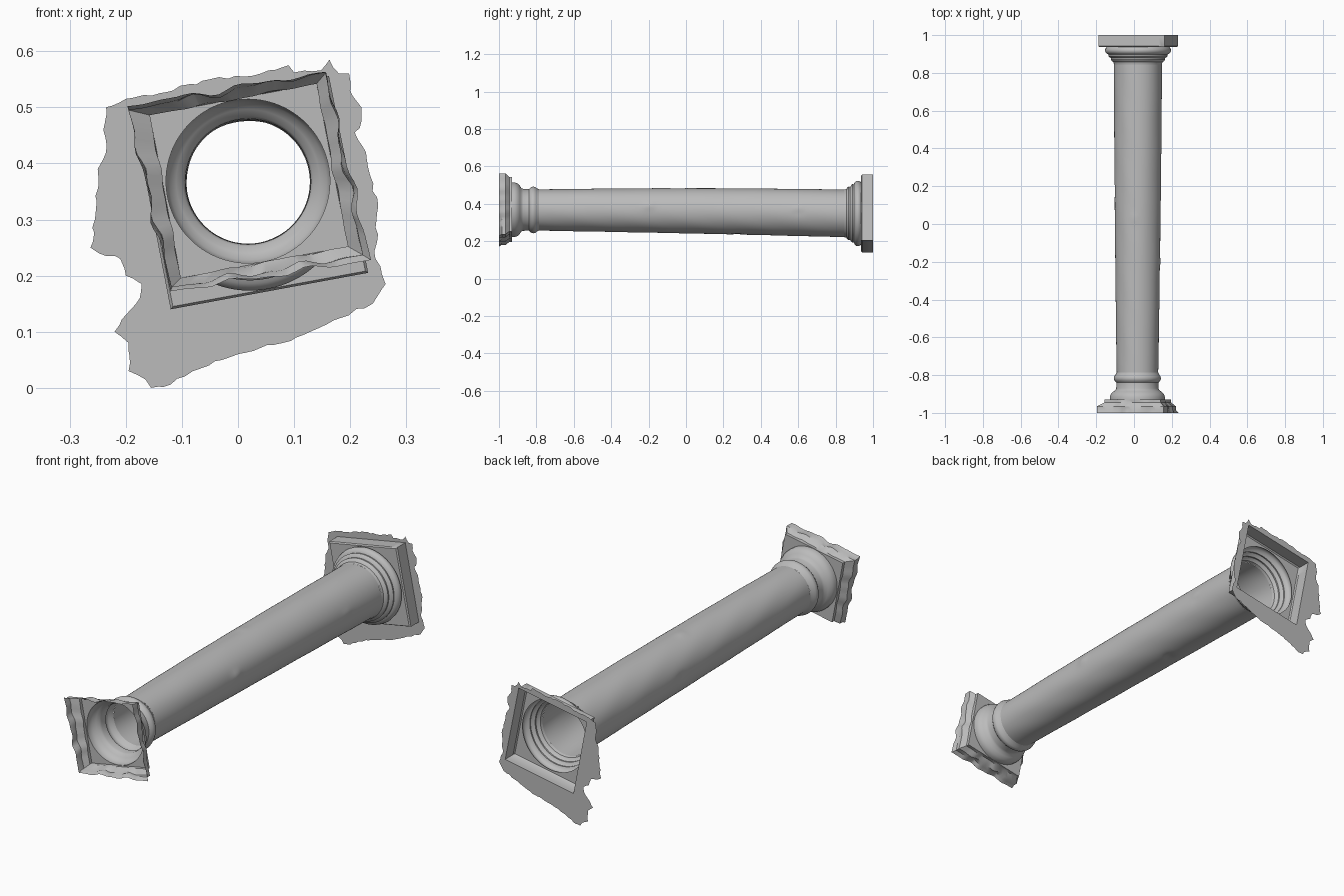
import bpy, bmesh, math, random
from mathutils import Vector

if "Cube" in bpy.data.objects:
    bpy.data.objects.remove(bpy.data.objects["Cube"])

random.seed(4)
N = 96                       # points around every section
ROT = math.radians(10.5)     # roll of the square blocks about the column axis

stone = bpy.data.materials.new("grey stone")
stone.diffuse_color = (0.5, 0.5, 0.5, 1)
stone.use_nodes = True
stone.node_tree.nodes["Principled BSDF"].inputs["Base Color"].default_value = stone.diffuse_color


def finish(name, bm, angle=35):
    bmesh.ops.remove_doubles(bm, verts=bm.verts, dist=1e-5)
    mesh = bpy.data.meshes.new(name)
    bm.to_mesh(mesh)
    bm.free()
    mesh.materials.append(stone)
    ob = bpy.data.objects.new(name, mesh)
    bpy.context.collection.objects.link(ob)
    bpy.ops.object.select_all(action='DESELECT')
    ob.select_set(True)
    bpy.context.view_layer.objects.active = ob
    bpy.ops.object.shade_smooth_by_angle(angle=math.radians(angle))
    return ob


def axis(y):
    """Centre of the slightly tilted, slightly bowed column."""
    t = (y + 0.8) / 1.65
    return 0.018 + 0.003 * t, 0.367 - 0.018 * t + 0.016 * max(0, t * (1 - t))


def circle(y, r):
    cx, cz = axis(y)
    angles = [ROT + math.pi / 4 + 2 * math.pi * i / N for i in range(N)]
    return [Vector((cx + r * math.cos(a), y, cz + r * math.sin(a))) for a in angles]


def quad(y, corners, wobble=0.0):
    """Four-sided section, corners from upper right counter-clockwise."""
    pts, side = [], N // 4
    for k in range(4):
        a, b = Vector(corners[k]), Vector(corners[(k + 1) % 4])
        out = Vector((b.y - a.y, a.x - b.x)).normalized()
        for i in range(side):
            t = i / side
            w = wobble * math.sin(math.pi * t) * (math.sin(17 * t + 2 * k + 30 * y)
                                                  + 0.6 * math.sin(31 * t + k))
            p = a.lerp(b, t) + out * w
            pts.append(Vector((p.x, y, p.y)))
    return pts


def loft(name, rows, angle=35):
    """Open skin through a list of sections running front to back."""
    bm = bmesh.new()
    rings = [[bm.verts.new(p) for p in row] for row in rows]
    for a, b in zip(rings, rings[1:]):
        for i in range(N):
            j = (i + 1) % N
            bm.faces.new((a[i], a[j], b[j], b[i]))
    bmesh.ops.recalc_face_normals(bm, faces=bm.faces)
    # outward means away from the axis
    cx, cz = axis(0)
    total = sum((f.normal.x * (f.calc_center_median().x - cx)
                 + f.normal.z * (f.calc_center_median().z - cz)) * f.calc_area()
                for f in bm.faces)
    if total < 0:
        bmesh.ops.reverse_faces(bm, faces=bm.faces)
    return finish(name, bm, angle)


# worn square block at the front, open towards the front
rim = [(0.155, 0.563), (-0.197, 0.502), (-0.12, 0.172), (0.237, 0.228)]
belly = [(0.157, 0.562), (-0.195, 0.495), (-0.118, 0.18), (0.222, 0.237)]
bed = [(0.14, 0.542), (-0.157, 0.486), (-0.102, 0.196), (0.196, 0.252)]
loft("capital_block", [quad(-1.0, rim, 0.005), quad(-0.985, belly, 0.006),
                       quad(-0.965, belly, 0.005), quad(-0.945, bed, 0.002),
                       quad(-0.93, bed), circle(-0.93, 0.146)])

# rounded moulding, neck and ring below the block
capital = [(-0.93, 0.146), (-0.915, 0.146), (-0.9, 0.140), (-0.888, 0.128),
           (-0.88, 0.116), (-0.87, 0.112), (-0.84, 0.111), (-0.834, 0.117),
           (-0.826, 0.123), (-0.816, 0.125), (-0.806, 0.122), (-0.798, 0.116),
           (-0.785, 0.110)]
loft("capital_moulding", [circle(y, r) for y, r in capital])

# hollow tapering shaft with a few small chips and knobs
chips = [(Vector((0.15, 0.6, 0.37)), 0.006), (Vector((0.03, 0.28, 0.238)), -0.006),
         (Vector((0.145, 0.6, 0.36)), -0.005), (Vector((0.135, -0.2, 0.39)), 0.006),
         (Vector((0.0, 0.03, 0.485)), 0.003), (Vector((-0.1, 0.18, 0.36)), -0.005)]
shaft = []
for s in range(81):
    t = s / 80
    y = -0.785 + 1.63 * t
    cx, cz = axis(y)
    row = circle(y, 0.110 + 0.017 * t + 0.010 * t * (1 - t))
    for p in row:
        out = Vector((p.x - cx, 0, p.z - cz)).normalized()
        move = 0.0006 * math.sin(9 * y + 4 * out.x) * math.cos(5 * out.z + 13 * y)
        for c, h in chips:
            move += h * math.exp(-((p - c).length / 0.022) ** 2)
        p += out * move
    shaft.append(row)
loft("shaft", shaft)

# stacked rings at the back end
base = [(0.845, 0.127), (0.857, 0.130), (0.862, 0.138), (0.87, 0.143),
        (0.878, 0.142), (0.882, 0.150), (0.89, 0.157), (0.897, 0.156),
        (0.9, 0.163), (0.908, 0.172), (0.918, 0.175), (0.928, 0.173), (0.936, 0.166)]
loft("base_rings", [circle(y, r) for y, r in base])

# square plinth, open at the back
foot = [(0.162, 0.556), (-0.188, 0.491), (-0.12, 0.140), (0.232, 0.205)]
lip = [(0.158, 0.551), (-0.183, 0.487), (-0.116, 0.145), (0.227, 0.208)]
loft("plinth", [circle(0.936, 0.166), quad(0.936, lip), quad(0.942, foot),
                quad(0.985, foot), quad(1.0, foot)])

# ragged thin sheet of ground around the plinth
outline = [(-0.235, 0.5), (-0.2, 0.515), (-0.14, 0.525), (-0.05, 0.55), (0.04, 0.56),
           (0.09, 0.575), (0.1, 0.562), (0.148, 0.566), (0.163, 0.585), (0.18, 0.56),
           (0.198, 0.56), (0.2, 0.53), (0.22, 0.5), (0.22, 0.475), (0.208, 0.455),
           (0.228, 0.42), (0.235, 0.38), (0.25, 0.325), (0.245, 0.23), (0.263, 0.185),
           (0.24, 0.15), (0.17, 0.12), (0.08, 0.08), (0.0, 0.06), (-0.08, 0.03),
           (-0.12, 0.006), (-0.155, 0.0), (-0.165, 0.015), (-0.195, 0.03),
           (-0.195, 0.08), (-0.22, 0.1), (-0.2, 0.13), (-0.175, 0.16), (-0.172, 0.185),
           (-0.2, 0.2), (-0.21, 0.23), (-0.235, 0.235), (-0.263, 0.25), (-0.255, 0.3),
           (-0.25, 0.39), (-0.235, 0.42), (-0.24, 0.46)]
edge = []
for k, a in enumerate(outline):
    a, b = Vector(a), Vector(outline[(k + 1) % len(outline)])
    steps = max(1, round((b - a).length / 0.014))
    for i in range(steps):
        p = a.lerp(b, i / steps)
        if i:
            p += Vector((random.uniform(-1, 1), random.uniform(-1, 1))) * 0.003
        edge.append(Vector((p.x, 1.0, p.y)))

bm = bmesh.new()
edges = []
for loop in (edge, quad(1.0, foot)):
    vs = [bm.verts.new(p) for p in loop]
    edges += [bm.edges.new((vs[i], vs[(i + 1) % len(vs)])) for i in range(len(vs))]
bmesh.ops.triangle_fill(bm, use_beauty=True, use_dissolve=False, edges=edges,
                        normal=(0, -1, 0))
for f in bm.faces:
    f.normal_update()
    if f.normal.y > 0:
        f.normal_flip()
finish("ground_sheet", bm)
